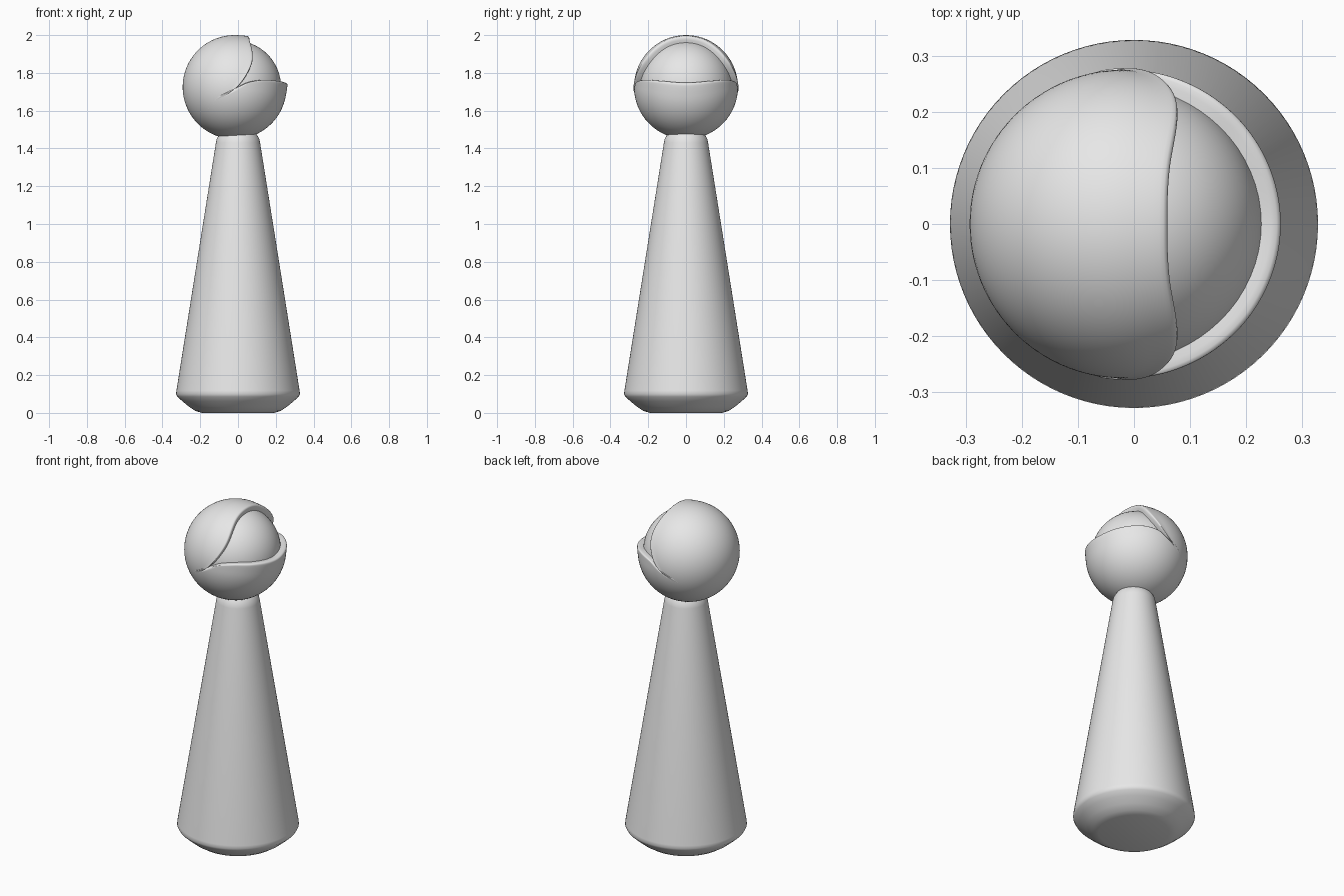
import bpy, bmesh, math
from mathutils import Vector

if "Cube" in bpy.data.objects:
    bpy.data.objects.remove(bpy.data.objects["Cube"])

R = 0.275                                # head radius
C = Vector((-0.018, 0, 1.725))           # head centre
POLE = Vector((-0.8, 0, -0.6)).normalized()

grey = bpy.data.materials.new("light grey")
grey.diffuse_color = (0.8, 0.8, 0.8, 1)
grey.use_nodes = True
grey.node_tree.nodes["Principled BSDF"].inputs["Base Color"].default_value = grey.diffuse_color


def finish(name, bm, angle=45):
    mesh = bpy.data.meshes.new(name)
    bm.to_mesh(mesh)
    bm.free()
    ob = bpy.data.objects.new(name, mesh)
    bpy.context.collection.objects.link(ob)
    mesh.materials.append(grey)
    bpy.ops.object.select_all(action='DESELECT')
    ob.select_set(True)
    bpy.context.view_layer.objects.active = ob
    bpy.ops.object.shade_smooth_by_angle(angle=math.radians(angle))


def grid(bm, rows, close=False):
    n = len(rows[0])
    for a, b in zip(rows, rows[1:]):
        for i in range(n if close else n - 1):
            j = (i + 1) % n
            bm.faces.new((a[i], a[j], b[j], b[i]))


# Tapered body with a rounded foot
profile = [(0.19, 0.0), (0.225, 0.01), (0.26, 0.033), (0.295, 0.062), (0.32, 0.085),
           (0.328, 0.1), (0.326, 0.118), (0.117, 1.43), (0.112, 1.453), (0.1, 1.472), (0.08, 1.5)]
bm = bmesh.new()
N = 96
rings = [[bm.verts.new((r * math.cos(math.tau * i / N), r * math.sin(math.tau * i / N), z))
          for i in range(N)] for r, z in profile]
grid(bm, rings, True)
bm.faces.new(rings[0][::-1])
bm.faces.new(rings[-1])
finish("body", bm, 40)

# Inner face ball seen through the hood opening
bm = bmesh.new()
bmesh.ops.create_uvsphere(bm, u_segments=64, v_segments=32, radius=0.246)
bmesh.ops.translate(bm, verts=bm.verts, vec=C)
finish("face_ball", bm)


def edge_curve(points, lifts, steps=12):
    """Smooth mirrored lid edge: list of (direction, lip height)."""
    half = [Vector((x, -math.sqrt(max(0, R * R - x * x - z * z)), z)) for x, z in points]
    half[-1].y = 0
    pts = half + [Vector((p.x, -p.y, p.z)) for p in half[-2::-1]]
    lift = lifts + lifts[-2::-1]
    out = []
    for i in range(len(pts) - 1):
        p1, p2 = pts[i], pts[i + 1]
        p0 = pts[i - 1] if i else p1 * 2 - p2
        p3 = pts[i + 2] if i + 2 < len(pts) else p2 * 2 - p1
        for s in range(steps):
            t = s / steps
            v = (p1 * 2 + (p2 - p0) * t + (p0 * 2 - p1 * 5 + p2 * 4 - p3) * t ** 2
                 + (p1 * 3 - p0 - p2 * 3 + p3) * t ** 3) * 0.5
            out.append((v.normalized(), lift[i] * (1 - t) + lift[i + 1] * t))
    return out + [(pts[-1].normalized(), lift[-1])]


# Lip section: angle from edge (degrees), radius, share of lip height
LIP = [(0, 0.235, 0), (0, 0.258, 1), (0.5, 0.268, 1), (1.3, 0.2735, 1), (2.5, R, 1),
       (4, R, 0.9), (6.5, R, 0.6), (10, R, 0.25), (15, R, 0)]


def lid(name, points, lifts):
    bm = bmesh.new()
    edge = edge_curve(points, lifts)
    rows = []

    def row(frac_radius):
        rows.append([bm.verts.new(C + d.slerp(POLE, f) * r) for d, f, r in frac_radius])

    for deg, rad, share in LIP:
        row([(d, math.radians(deg) / d.angle(POLE), rad + h * share) for d, h in edge])
    for k in range(1, 30):
        t = k / 30
        row([(d, (s := math.radians(15) / d.angle(POLE)) + (1 - s) * t, R) for d, h in edge])
    grid(bm, rows)
    tip = bm.verts.new(C + POLE * R)
    for a, b in zip(rows[-1], rows[-1][1:]):
        bm.faces.new((a, b, tip))
    bm.normal_update()
    if sum(f.normal.dot(f.calc_center_median() - C) for f in bm.faces) < 0:
        bmesh.ops.reverse_faces(bm, faces=bm.faces)
    finish(name, bm, 60)


# Upper hood, overlapping the lower one at both corners
lid("upper_hood",
    [(-0.072, -0.042), (-0.028, -0.02), (0.018, 0.004), (0.068, 0.07),
     (0.098, 0.148), (0.085, 0.242), (0.081, 0.2628)],
    [0, 0.003, 0.003, 0.003, 0.003, 0.003, 0.003])

# Lower hood, tucked under the upper one near the tail
lid("lower_hood",
    [(-0.072, -0.042), (-0.028, -0.02), (0.018, 0.0), (0.078, 0.028),
     (0.158, 0.04), (0.228, 0.035), (0.2741, 0.024)],
    [0, -0.006, -0.007, 0.001, 0.003, 0.004, 0.005])
